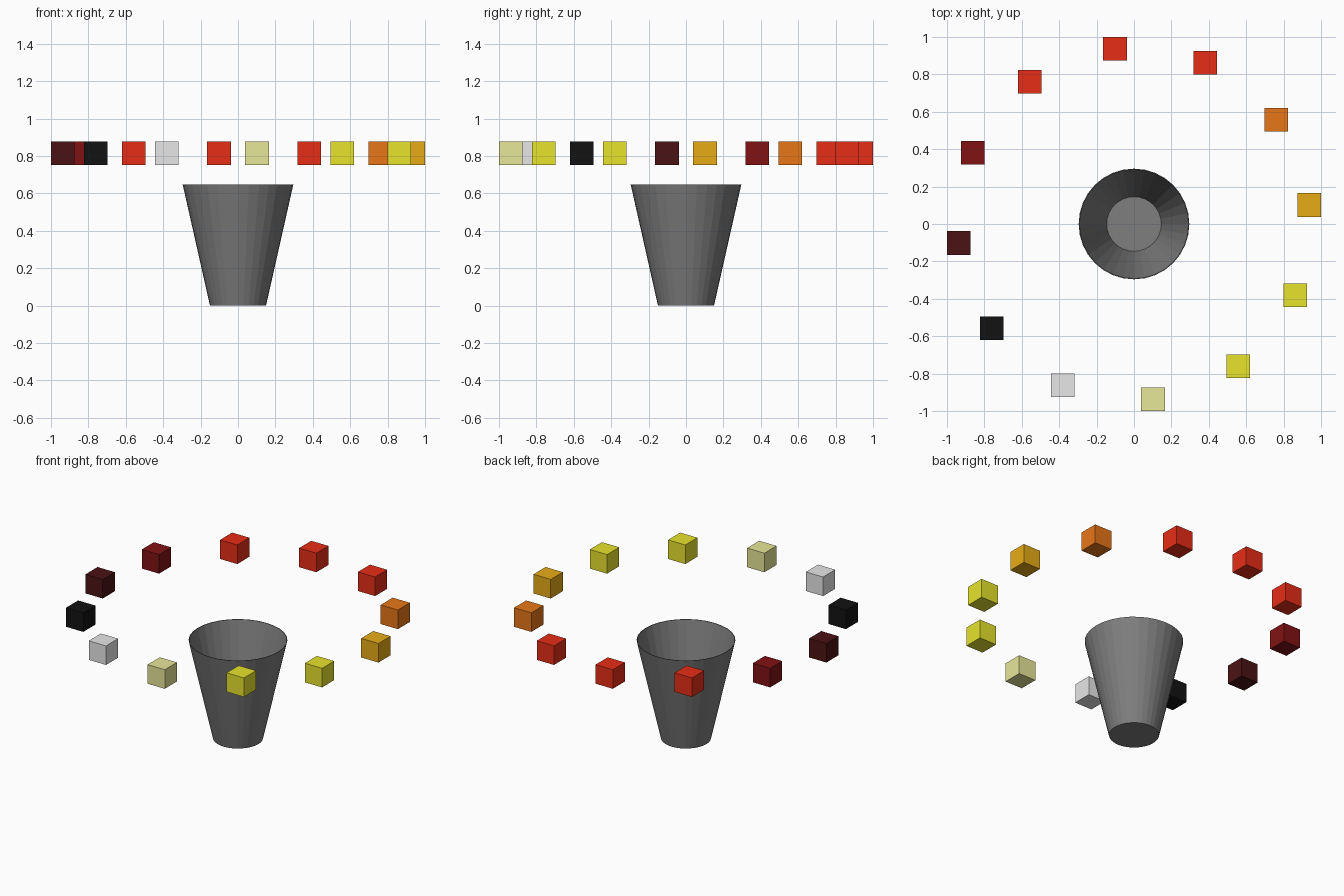
import bpy
import bmesh
from math import cos, sin, radians, tau

cube = bpy.data.objects.get("Cube")
if cube:
    bpy.data.objects.remove(cube, do_unlink=True)


def material(name, rgb):
    mat = bpy.data.materials.new(name)
    mat.use_nodes = True
    mat.diffuse_color = (*rgb, 1)
    mat.node_tree.nodes["Principled BSDF"].inputs["Base Color"].default_value = (*rgb, 1)
    return mat


def add_object(name, bm, mat, location=(0, 0, 0)):
    bmesh.ops.recalc_face_normals(bm, faces=bm.faces)
    mesh = bpy.data.meshes.new(name)
    bm.to_mesh(mesh)
    bm.free()
    mesh.materials.append(mat)
    obj = bpy.data.objects.new(name, mesh)
    obj.location = location
    bpy.context.collection.objects.link(obj)
    return obj


MATS = {name: material(name, rgb) for name, rgb in {
    "red": (0.8, 0.026, 0.008),
    "orange": (0.8, 0.18, 0.009),
    "amber": (0.8, 0.41, 0.008),
    "yellow": (0.8, 0.77, 0.026),
    "pale_yellow": (0.8, 0.8, 0.32),
    "white": (0.8, 0.8, 0.8),
    "black": (0.006, 0.006, 0.006),
    "deep_maroon": (0.07, 0.006, 0.007),
    "dark_red": (0.22, 0.006, 0.007),
    "cup_grey": (0.21, 0.21, 0.21),
}.items()}

# Tapered open cup: faceted thin wall with a floor, outside then inside
SIDES = 32
profile = [(0.15, 0), (0.296, 0.648), (0.292, 0.648), (0.146, 0.005)]
bm = bmesh.new()
rings = [[bm.verts.new((r * cos(tau * i / SIDES), r * sin(tau * i / SIDES), z))
          for i in range(SIDES)] for r, z in profile]
for low, high in zip(rings, rings[1:]):
    for i in range(SIDES):
        j = (i + 1) % SIDES
        bm.faces.new((low[i], low[j], high[j], high[i]))
bm.faces.new(rings[0])
bm.faces.new(rings[-1])
add_object("cup", bm, MATS["cup_grey"])

# Ring of floating cubes, counter-clockwise from the left side
ring_colours = ["amber", "orange", "red", "red", "red", "dark_red", "deep_maroon",
                "black", "white", "pale_yellow", "yellow", "yellow"]
RADIUS, SIZE, HEIGHT = 0.942, 0.126, 0.814
for i, colour in enumerate(ring_colours):
    angle = radians(6.2 + 30 * i)
    bm = bmesh.new()
    bmesh.ops.create_cube(bm, size=SIZE)
    add_object(f"ring_cube_{i + 1}", bm, MATS[colour],
               (RADIUS * cos(angle), RADIUS * sin(angle), HEIGHT))
